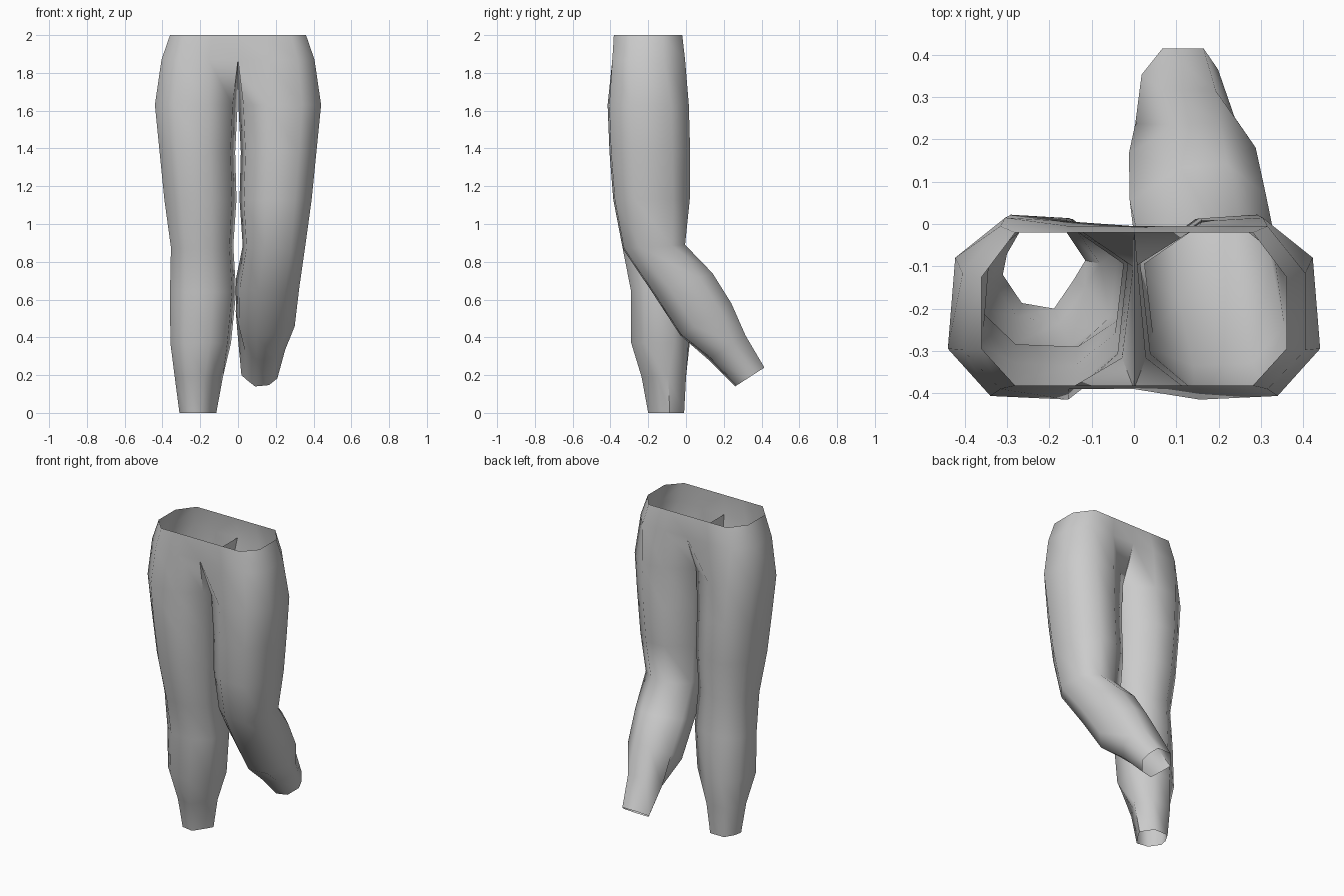
import bpy
import bmesh
import math
from mathutils import Vector

cube = bpy.data.objects.get("Cube")
if cube:
    bpy.data.objects.remove(cube, do_unlink=True)

fabric = bpy.data.materials.new("grey fabric")
fabric.use_nodes = True
GREY = (0.6, 0.6, 0.6, 1)
fabric.diffuse_color = GREY
fabric.node_tree.nodes["Principled BSDF"].inputs["Base Color"].default_value = GREY

# Cross-sections: (inner to outer, front to back), starting at the inner front
LEG = [(.06, .23), (.35, 0), (.77, .02), (1, .28),
       (.96, .78), (.69, 1), (.36, .98), (0, .73)]
HEM = [(.14, .36), (.38, 0), (.77, .07), (1, .42),
       (.95, .68), (.77, 1), (.26, 1), (0, .6)]
# The waist opens onto the centre line
WAIST = [(0, 0), (.38, 0), (.78, 0), (1, .24),
         (1, .71), (.78, 1), (.38, 1), (0, 1)]

# Rings: cross-section, inner x, outer x, front (y, z), back (y, z)
HIPS = [(WAIST, 0, .36, (-.382, 2), (-.02, 2)),
        (WAIST, 0, .405, (-.39, 1.87), (-.005, 1.87))]
THIGH = [(LEG, .002, .44, (-.415, 1.63), (.015, 1.63)),
         (LEG, .015, .415, (-.405, 1.38), (.022, 1.38)),
         (LEG, .008, .39, (-.385, 1.13), (.02, 1.13)),
         (LEG, .025, .355, (-.335, .87), (-.005, .89))]
STRAIGHT_SHIN = [(LEG, .01, .36, (-.29, .64), (.005, .64)),
                 (LEG, .037, .358, (-.29, .37), (.02, .37)),
                 (HEM, .08, .335, (-.235, .19), (0, .19)),
                 (HEM, .115, .31, (-.2, 0), (-.01, 0))]
BENT_SHIN = [(LEG, -.01, .325, (-.18, .64), (.14, .74)),
             (LEG, -.012, .3, (-.03, .41), (.24, .58)),
             (HEM, .003, .25, (.12, .28), (.315, .41)),
             (HEM, .018, .208, (.26, .14), (.415, .24))]

bm = bmesh.new()


def ring(section, x_in, x_out, front, back, side):
    """Place one cross-section between its front and back points."""
    front, back = Vector(front), Vector(back)
    verts = []
    for u, v in section:
        y, z = front.lerp(back, v)
        verts.append(bm.verts.new((side * (x_in + u * (x_out - x_in)), y, z)))
    return verts


def bridge(upper, lower, closed, side):
    """Skin two rings with faces that point outward."""
    n = len(upper)
    for i in range(n if closed else n - 1):
        j = (i + 1) % n
        quad = (upper[i], lower[i], lower[j], upper[j])
        bm.faces.new(quad if side > 0 else quad[::-1])


# Each half: open hip panels, then a closed tube that starts at the crotch ridge
for side, shin in ((-1, STRAIGHT_SHIN), (1, BENT_SHIN)):
    rows = [ring(*spec, side) for spec in HIPS + THIGH + shin]
    for k in range(len(rows) - 1):
        bridge(rows[k], rows[k + 1], k > 0, side)

# Join the halves along the centre seam
seam = [v for v in bm.verts if v.co.z > 1.8]
bmesh.ops.remove_doubles(bm, verts=seam, dist=.0001)

mesh = bpy.data.meshes.new("trousers")
bm.to_mesh(mesh)
bm.free()
mesh.materials.append(fabric)
trousers = bpy.data.objects.new("trousers", mesh)
bpy.context.collection.objects.link(trousers)

# Soft cloth with a crisp crotch ridge
bpy.context.view_layer.objects.active = trousers
trousers.select_set(True)
bpy.ops.object.shade_smooth_by_angle(angle=math.radians(65))
